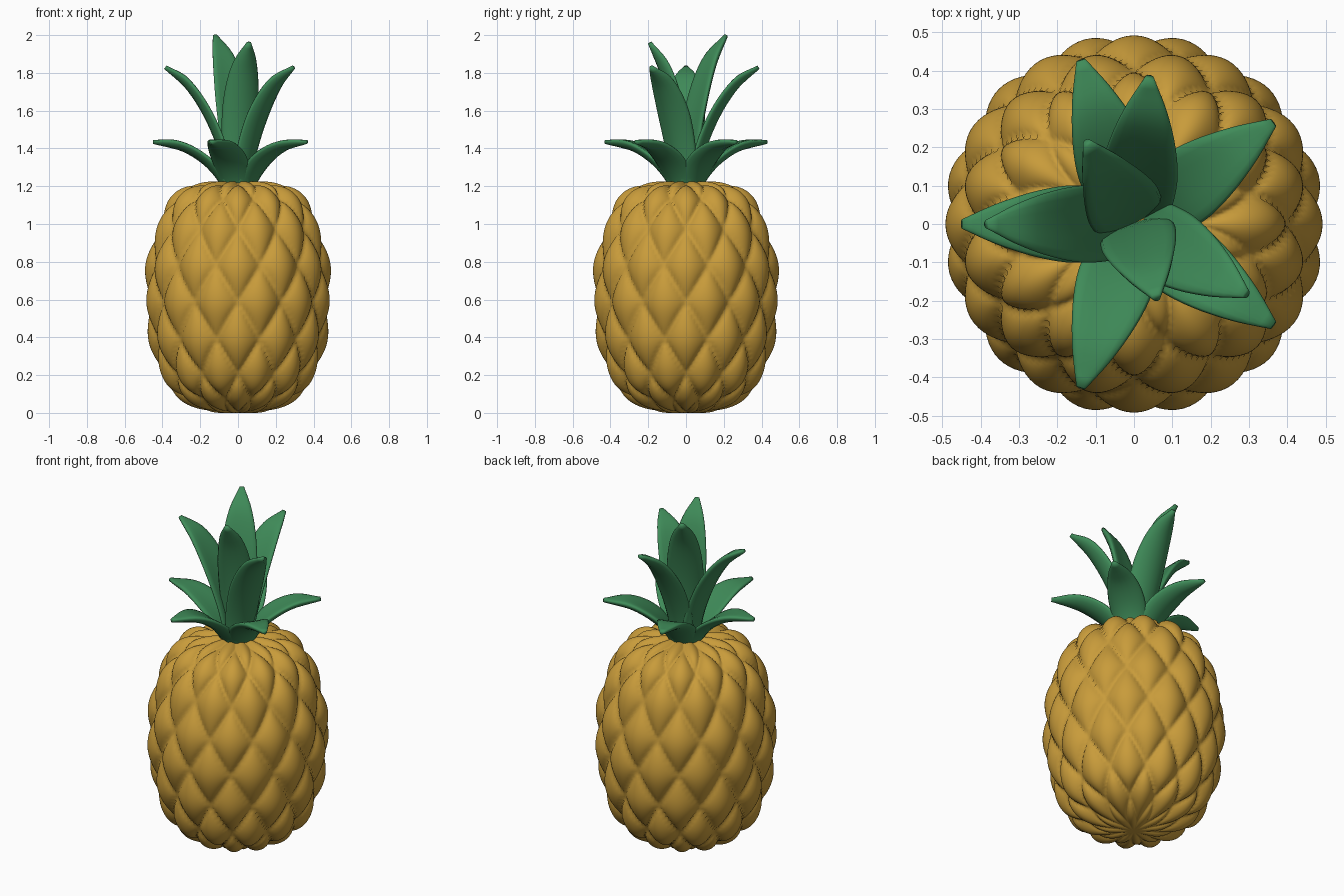
import bpy, bmesh, math
from mathutils import Vector

if "Cube" in bpy.data.objects:
    bpy.data.objects.remove(bpy.data.objects["Cube"])


def material(name, rgb):
    m = bpy.data.materials.new(name)
    m.diffuse_color = (*rgb, 1)
    m.use_nodes = True
    m.node_tree.nodes["Principled BSDF"].inputs["Base Color"].default_value = m.diffuse_color
    return m


gold = material("golden skin", (0.58, 0.33, 0.043))
green = material("leaf green", (0.05, 0.26, 0.10))


def spline(points, t):
    """Catmull-Rom point at t in 0..1 along a list of (a, b) points."""
    p = [Vector(q) for q in points]
    p = [2 * p[0] - p[1]] + p + [2 * p[-1] - p[-2]]
    n = len(points) - 1
    i = min(int(t * n), n - 1)
    f = t * n - i
    a, b, c, d = p[i:i + 4]
    return 0.5 * (2 * b + (c - a) * f + (2 * a - 5 * b + 4 * c - d) * f ** 2
                  + (3 * b - a - 3 * c + d) * f ** 3)


def skin(name, rings, mat):
    """Closed tube through equal rings of points, capped at both ends."""
    bm = bmesh.new()
    vs = [[bm.verts.new(p) for p in ring] for ring in rings]
    n = len(vs[0])
    for lo, hi in zip(vs, vs[1:]):
        for j in range(n):
            k = (j + 1) % n
            bm.faces.new((lo[j], lo[k], hi[k], hi[j]))
    bm.faces.new(vs[0][::-1])
    bm.faces.new(vs[-1])
    bmesh.ops.recalc_face_normals(bm, faces=bm.faces)
    me = bpy.data.meshes.new(name)
    bm.to_mesh(me)
    bm.free()
    me.materials.append(mat)
    for f in me.polygons:
        f.use_smooth = True
    ob = bpy.data.objects.new(name, me)
    bpy.context.collection.objects.link(ob)
    return ob


# Fruit body: lathe profile (radius, z) with a diamond lattice of soft pillows
PROFILE = [(0.01, 0.0), (0.15, 0.004), (0.27, 0.045), (0.365, 0.115), (0.425, 0.22),
           (0.467, 0.35), (0.488, 0.48), (0.499, 0.61), (0.492, 0.77), (0.462, 0.91),
           (0.42, 1.04), (0.36, 1.14), (0.27, 1.205), (0.15, 1.225), (0.01, 1.225)]
ROWS, COLS = 150, 192
pts = [spline(PROFILE, i / ROWS) for i in range(ROWS + 1)]
arc = [0.0]
for p, q in zip(pts, pts[1:]):
    arc.append(arc[-1] + (q - p).length)
mid = min(range(ROWS + 1), key=lambda i: abs(pts[i].y - 0.58))
rings = []
for i, p in enumerate(pts):
    tan = (pts[min(i + 1, ROWS)] - pts[max(i - 1, 0)]).normalized()
    nrm = Vector((tan.y, -tan.x))
    v = (arc[i] - arc[mid]) * math.pi / 0.41
    depth = 0.048 * min(1, max(0, (p.x - 0.03) / 0.3))
    ring = []
    for j in range(COLS):
        a = 2 * math.pi * j / COLS
        bump = abs(math.sin(6 * a + v) * math.sin(6 * a - v)) ** 0.5
        q = p - nrm * depth * (1 - bump)
        ring.append((q.x * math.cos(a), q.x * math.sin(a), q.y))
    rings.append(ring)
skin("fruit_body", rings, gold)

# Crown leaves: (radius, z) centre lines per tier, scaled to reach each tip
LOW = [(0.03, 1.14), (0.10, 1.26), (0.19, 1.35), (0.31, 1.415), (0.45, 1.435)]
MID = [(0.03, 1.14), (0.075, 1.37), (0.16, 1.58), (0.27, 1.745), (0.385, 1.83)]
TOP = [(0.02, 1.14), (0.04, 1.40), (0.085, 1.64), (0.155, 1.85), (0.245, 1.985)]
WIDTH = [(0, 0.07), (0, 0.088), (0, 0.098), (0, 0.10), (0, 0.085), (0, 0.055), (0, 0.012)]


def leaf(name, path, degrees, reach=1.0, height=1.0):
    az = math.radians(degrees)
    out = Vector((math.cos(az), math.sin(az), 0))
    side = Vector((-math.sin(az), math.cos(az), 0))
    path = [(r * reach, 1.14 + (z - 1.14) * height) for r, z in path]
    rings, steps, n = [], 20, 16
    for i in range(steps + 1):
        t = i / steps
        c = spline(path, t)
        tan = (spline(path, min(t + 0.02, 1)) - spline(path, max(t - 0.02, 0))).normalized()
        up = out * -tan.y + Vector((0, 0, tan.x))
        w = spline(WIDTH, t).y
        thick = 0.024 * min(1, 0.45 + 3 * (1 - t))
        centre = out * c.x + Vector((0, 0, c.y))
        ring = []
        for j in range(n):
            a = 2 * math.pi * j / n
            cup = 0.22 * w * math.cos(a) ** 2
            ring.append(centre + side * w * math.cos(a) + up * (thick * math.sin(a) + cup))
        rings.append(ring)
    skin(name, rings, green)


for k in range(5):
    leaf(f"low_leaf_{k + 1}", LOW, 36 + 72 * k)
for k, (deg, reach) in enumerate([(180, 1.0), (328, 0.9), (84, 1.0)]):
    leaf(f"middle_leaf_{k + 1}", MID, deg, reach)
leaf("top_leaf_1", TOP, 120, 1.0, 1.015)
leaf("top_leaf_2", TOP, 287, 0.82, 0.97)
